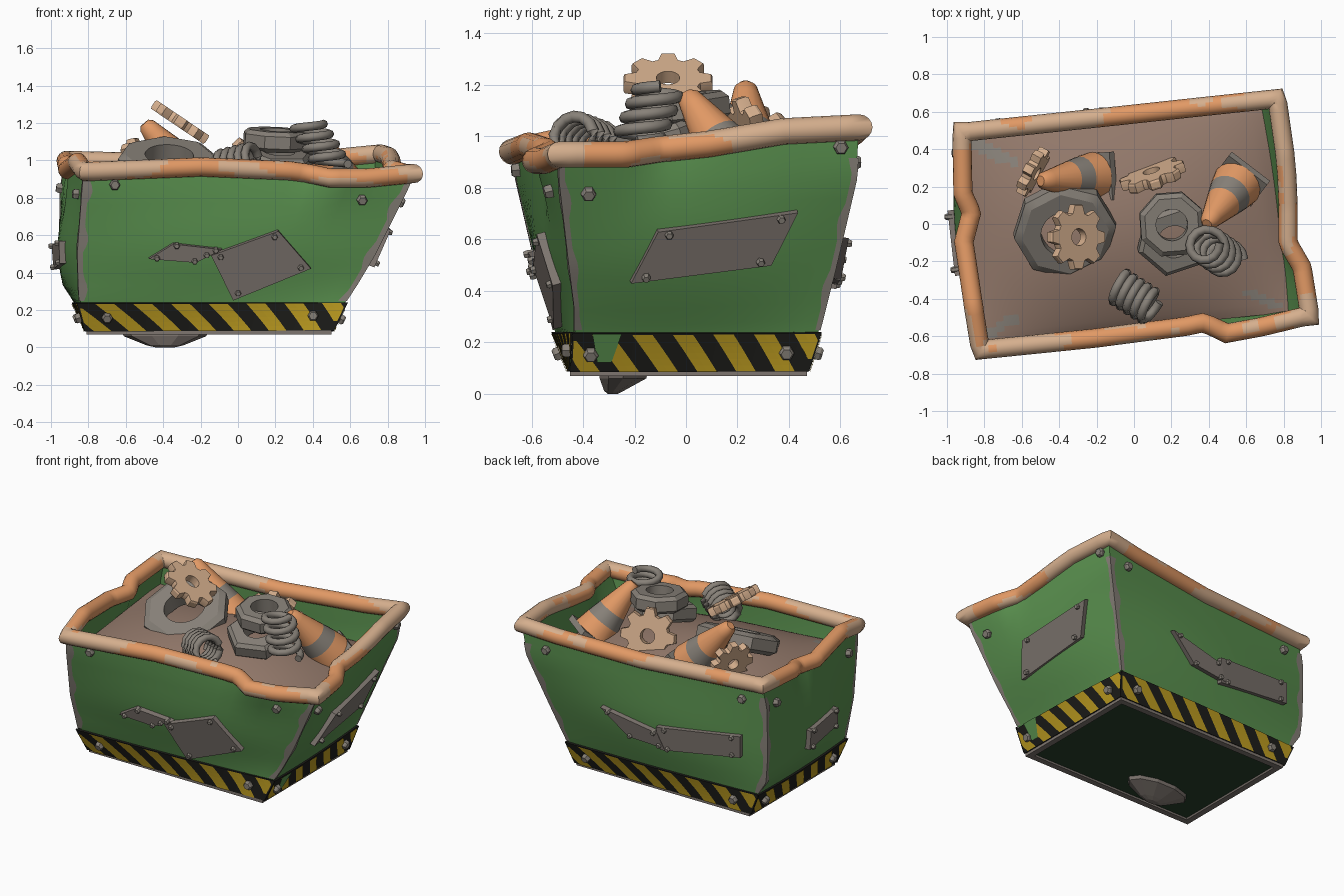
import bpy, bmesh, math
from mathutils import Vector, noise

if "Cube" in bpy.data.objects:
    bpy.data.objects.remove(bpy.data.objects["Cube"])

PI = math.pi
Z = Vector((0, 0, 1))

def mat(name, r, g, b):
    m = bpy.data.materials.new(name)
    m.diffuse_color = (r, g, b, 1)
    m.use_nodes = True
    m.node_tree.nodes["Principled BSDF"].inputs["Base Color"].default_value = m.diffuse_color
    return m

GREEN = mat("green_paint", .105, .29, .08)
DARK = mat("dark_green", .02, .05, .025)
DIRT = mat("brown_dirt", .29, .19, .145)
ORANGE = mat("orange", .76, .32, .13)
TAN = mat("worn_tan", .67, .43, .27)
GREY = mat("plate_grey", .21, .18, .16)
STEEL = mat("steel", .245, .22, .19)
BLACK = mat("black", .012, .012, .01)
YELLOW = mat("yellow", .52, .34, .015)

def skin(name, rings, mats, loop=False, cap=False, closed=True, rule=None, smooth=35, at=None):
    """Join rings of points into a surface."""
    bm = bmesh.new()
    vs = [[bm.verts.new(p) for p in r] for r in rings]
    n = len(vs[0])
    for i in range(len(vs) if loop else len(vs) - 1):
        a, b = vs[i], vs[(i + 1) % len(vs)]
        for j in range(n if closed else n - 1):
            k = (j + 1) % n
            f = bm.faces.new((a[j], a[k], b[k], b[j]))
            f.material_index = rule(i, f.calc_center_median()) if rule else 0
    if cap:
        bm.faces.new(vs[0])
        bm.faces.new(vs[-1])
    bmesh.ops.recalc_face_normals(bm, faces=bm.faces)
    me = bpy.data.meshes.new(name)
    bm.to_mesh(me)
    bm.free()
    ob = bpy.data.objects.new(name, me)
    bpy.context.collection.objects.link(ob)
    for m in mats:
        me.materials.append(m)
    if at:
        ob.location = at[0]
        ob.rotation_euler = Vector(at[1]).to_track_quat('Z', 'Y').to_euler()
    if smooth:
        bpy.ops.object.select_all(action='DESELECT')
        ob.select_set(True)
        bpy.context.view_layer.objects.active = ob
        bpy.ops.object.shade_smooth_by_angle(angle=math.radians(smooth))

def circle(r, z, n=20, turn=0):
    return [Vector((r * math.cos(2 * PI * k / n + turn), r * math.sin(2 * PI * k / n + turn), z)) for k in range(n)]

def sweep(name, pts, r, mats, loop=False, n=10, **kw):
    """Round tube along a path, mitred at the corners."""
    rings, m = [], len(pts)
    for i, p in enumerate(pts):
        a = pts[i - 1] if i or loop else p
        b = pts[(i + 1) % m] if i < m - 1 or loop else p
        t = (b - a).normalized()
        side = t.cross(Z).normalized()
        up = side.cross(t)
        w = min(1.4, 1 / max(.5, t.dot((b - p).normalized()))) if b != p else 1
        rings.append([p + side * r * w * math.cos(2 * PI * k / n) + up * r * math.sin(2 * PI * k / n) for k in range(n)])
    skin(name, rings, mats, loop=loop, cap=not loop, **kw)

# Tub shape: corners front-left, front-right, back-right, back-left at each height
LEVELS = [.07, .24, .34, .5, .84, 1.0]
CORNERS = [
    [(-.80, -.44), (-.845, -.51), (-.85, -.535), (-.855, -.58), (-.83, -.66), (-.815, -.68)],
    [(.49, -.44), (.57, -.43), (.635, -.43), (.73, -.45), (.90, -.49), (.97, -.485)],
    [(.49, .46), (.53, .515), (.565, .54), (.62, .58), (.74, .66), (.765, .67)],
    [(-.80, .46), (-.87, .47), (-.935, .475), (-.95, .48), (-.95, .485), (-.92, .49)]]
# Rim per side: position along side, outward dent, height
RIM = [
    [(0, 0, .94), (.35, 0, .965), (.62, -.01, .945), (.68, -.02, .93), (.75, .05, .905), (.86, .035, .905), (1, 0, .93)],
    [(0, 0, .93), (.22, 0, .93), (.34, -.06, .95), (.5, -.035, .97), (.75, -.01, 1.02), (1, 0, 1.035)],
    [(0, 0, 1.035), (.15, 0, 1.01), (.5, 0, .98), (1, 0, 1.0)],
    [(0, 0, 1.0), (.28, .02, .975), (.37, -.02, .95), (.5, .035, .95), (.8, .02, .99), (1, 0, .94)]]

def corner(i, z):
    c = CORNERS[i % 4]
    z2 = min(max(z, LEVELS[0]), LEVELS[-1])
    k = max(j for j in range(5) if LEVELS[j] <= z2)
    f = (z2 - LEVELS[k]) / (LEVELS[k + 1] - LEVELS[k])
    return Vector((*c[k], z)).lerp(Vector((*c[k + 1], z)), f)

def rim(i, u):
    for a, b in zip(RIM[i], RIM[i][1:]):
        if u <= b[0]:
            return Vector(a).lerp(Vector(b), (u - a[0]) / (b[0] - a[0]))
    return Vector(RIM[i][-1])

def wall(i, u, z):
    a, b = corner(i, z), corner(i + 1, z)
    _, dent, top = rim(i, u)
    d = (b - a).normalized()
    push = dent * min(1, max(0, (z - .6) / (top - .6))) ** 2
    if z < .97 and 0 < u < 1:  # bulging panels
        push += (.055 if i == 3 else .04) * math.sin(PI * u) * math.sin(PI * max(0, z - .07) / .9) ** 2
    return a + (b - a) * u + Vector((d.y, -d.x, 0)) * push

def normal(i, u, z):
    return (wall(i, u + .02, z) - wall(i, u - .02, z)).cross(wall(i, u, z + .02) - wall(i, u, z - .02)).normalized()

def spot(i, c, z):
    """Side position from a world x (front, back) or y (left, right)."""
    a, b = corner(i, z)[i % 2], corner(i + 1, z)[i % 2]
    return i, (c - a) / (b - a), z

# Tub walls: outside up, inside down
def tub_ring(t, s=1.0):
    ring = []
    for i in range(4):
        for k in range(16):
            p = wall(i, k / 16, .08 + t * (rim(i, k / 16).z - .08))
            ring.append(Vector((-.02 + (p.x + .02) * s, p.y * s, p.z)))
    return ring

skin("tub_walls", [tub_ring(t / 14) for t in range(15)] + [tub_ring(t / 14, .965) for t in range(14, 5, -1)], [GREEN])

# Rolled rim, paint worn off in long streaks and at the corners
def worn(i, c):
    near = min((c.xy - corner(k, 1).xy).length for k in range(4))
    return int(noise.noise(Vector((3 * c.x + 4, 3 * c.y, 9 * c.z))) + .15 * noise.noise(c * 15) > .35 * math.exp(-near * 6) - .09)

path = [wall(i, k / 40, rim(i, k / 40).z) for i in range(4) for k in range(40)]
sweep("rim_pipe", path, .051, [TAN, ORANGE], loop=True, n=16, smooth=50, rule=worn)

# Base frame and floor
def base(e, z):
    return [Vector((x, y, z)) for x, y in ((-.81 + e, -.45 + e), (.50 - e, -.45 + e), (.50 - e, .47 - e), (-.81 + e, .47 - e))]

skin("base_frame", [base(.02, .1), base(0, .1), base(0, .07), base(.04, .07), base(.045, .08)], [GREY], smooth=0)
skin("floor", [base(.04, .08), base(.04, .095)], [DARK], cap=True, smooth=0)

# Hazard band and slanted stripes
def on(i, u, z, d):
    return wall(i, u, z) + normal(i, min(.97, max(.03, u)), z) * d

for i in range(4):
    us = [-.012 + 1.024 * k / 12 for k in range(13)]
    skin("hazard_band", [[on(i, u, z, d) for u in us] for z, d in ((.09, 0), (.09, .012), (.24, .012), (.24, 0))], [BLACK], closed=False, smooth=0)
    n = 6 if i % 2 else 7
    for k in range(n + 2):
        rows = []
        for r in range(7):
            s = (k + .2 - r / 6 * .8) / n
            rows.append([on(i, min(1.005, max(-.005, s + w / n)), .092 + .146 * r / 6, .017) for w in (0, .25, .5)])
        rows = [r for r in rows if (r[0] - r[2]).length > .004]
        if len(rows) > 1:
            skin("hazard_stripe", rows, [YELLOW], closed=False, smooth=0)
# Bare green chip in the band
skin("band_chip", [[on(1, u, .13, .0195) for u in (.10, .16)], [on(1, u, .242, .0195) for u in (.07, .19)]], [GREEN], closed=False, smooth=0)

# Worn bare corners
for i in range(4):
    rings = []
    for k in range(24):
        z = .25 + k * .029
        w = .016 + .014 * max(0, math.sin(k * .7 + i * 2))
        pn, nn = normal((i + 3) % 4, .97, z), normal(i, .03, z)
        rings.append([wall((i + 3) % 4, 1 - w, z) + pn * .004, corner(i, z) + (pn + nn) * .005, wall(i, w, z) + nn * .004])
    skin("corner_wear", rings, [STEEL], closed=False)

# Bolts and riveted repair patches
def bolt(i, u, z, r=.029, lift=.0):
    n = normal(i, u, z)
    skin("bolt", [circle(r, -.01, 6), circle(r, .02, 6), circle(r * .75, .03, 6)], [STEEL], cap=True, smooth=0, at=(wall(i, u, z) + n * lift, n))

def patch(i, pts):
    sp = [spot(i, *p) for p in pts]
    mid = [sum(s[k] for s in sp) / len(sp) for k in (1, 2)]
    n = normal(i, *mid)
    skin("repair_patch", [[wall(*s) + n * d for s in sp] for d in (-.02, .034)], [GREY], cap=True, smooth=0)
    for s in sp:
        bolt(i, s[1] + (mid[0] - s[1]) * .2, s[2] + (mid[1] - s[2]) * .2, .017, .02)

patch(0, [(-.48, .48), (-.35, .56), (-.09, .53), (-.15, .50), (-.23, .46)])
patch(0, [(-.15, .5), (.21, .63), (.385, .43), (-.03, .26)])
patch(1, [(-.22, .44), (-.115, .64), (.43, .715), (.325, .51)])
patch(2, [(.21, .61), (-.2, .53), (-.24, .43), (.02, .45)])
patch(2, [(-.19, .57), (-.78, .635), (-.78, .49), (-.21, .41)])
patch(3, [(.08, .55), (-.27, .57), (-.27, .45), (.08, .42)])
BOLTS = [[(-.66, .87), (.66, .79), (-.7, .165), (.4, .17)], [(-.38, .78), (.6, .96), (-.37, .16), (.39, .165)],
         [(.6, .9), (-.78, .88), (.4, .165), (-.7, .165)], [(.38, .85), (-.52, .82), (.37, .165), (-.37, .165)]]
for i, side in enumerate(BOLTS):
    for c, z in side:
        bolt(*spot(i, c, z), lift=.012 if z < .2 else 0)

# Dirt heap with bare streaks in three corners
G = 40
q = [corner(i, z) * .975 for i, z in enumerate((.84, .77, .77, .86))]
STREAKS = [(-.79, -.59, .16, .09), (.62, -.36, .13, -.08), (-.84, .43, .19, -.1)]

def streak(i, c):
    for x, y, dx, dy in STREAKS:
        t = min(1, max(0, ((c.x - x) * dx + (c.y - y) * dy) / (dx * dx + dy * dy)))
        if math.hypot(c.x - x - dx * t, c.y - y - dy * t) < .028:
            return 1
    return 0

skin("dirt_heap", [[q[0].lerp(q[1], a / G).lerp(q[3].lerp(q[2], a / G), b / G)
                    + Z * .175 * (math.sin(PI * a / G) * math.sin(PI * b / G)) ** .8
                    for a in range(G + 1)] for b in range(G + 1)], [DIRT, STEEL], closed=False, smooth=60, rule=streak)

# Scrap: rings, gears, springs and cones
def ring_part(name, outline, hole, h, m, loc, axis, c=.97):
    def at(z, s):
        return [Vector(((s * r if s else hole) * math.cos(a), (s * r if s else hole) * math.sin(a), z)) for a, r in outline]
    skin(name, [at(-h / 2, 0), at(-h / 2, c), at(-h * .3, 1), at(h * .3, 1), at(h / 2, c), at(h / 2, 0)], [m], loop=True, smooth=25, at=(loc, axis))

def poly(r, n, sub=4):
    w = 2 * PI / n
    return [(k * w / sub, r * math.cos(w / 2) / math.cos((k % sub) * w / sub - w / 2)) for k in range(n * sub)]

def gear(name, r, loc, axis, m, h=.055):
    pts = [(2 * PI * k / 8 + a, r * s) for k in range(8) for a, s in ((-.30, .76), (-.15, 1), (.15, 1), (.30, .76))]
    ring_part(name, pts, r * .26, h, m, loc, axis)

def spring(name, r, a, b, turns, flat, wire=.023):
    """Coil from a to b; flat coils stay level while they shift sideways."""
    a, b, n = Vector(a), Vector(b), turns * 14
    turn = Z.rotation_difference(Z if flat else b - a)
    sweep(name, [a.lerp(b, k / n) + turn @ circle(r, 0, 14)[k % 14] for k in range(n + 1)], wire, [STEEL], n=8, smooth=60)

def cone(name, tip, foot, r):
    tip, foot = Vector(tip), Vector(foot)
    L = (tip - foot).length
    prof = [(1, 0), (.86, .24), (.70, .46), (.42, .84), (.34, .95), (.2, 1)]
    skin(name, [circle(r * s, L * t) for s, t in prof], [ORANGE, STEEL], cap=True, smooth=40, rule=lambda i, c: int(i == 1), at=(foot, tip - foot))
    skin(name + "_foot", [circle(r * 1.35, z, 4, PI / 4) for z in (-.04, 0)], [STEEL], cap=True, smooth=0, at=(foot, tip - foot))

gear("top_gear", .175, (-.31, -.07, 1.205), (.56, 0, .83), TAN)
gear("left_gear", .14, (-.54, .28, .98), (.85, -.45, .2), TAN)
gear("back_gear", .18, (.10, .26, .98), (-.28, .9, .3), TAN)
ring_part("buried_ring", poly(.275, 8), .13, .12, STEEL, (-.37, -.03, .975), (.05, -.42, .9), .85)
ring_part("large_nut", poly(.18, 8), .085, .11, STEEL, (.20, 0, 1.11), (.05, -.1, 1), .85)
ring_part("lower_nut", poly(.2, 6), .09, .11, STEEL, (.21, -.08, 1.0), (.1, -.3, 1), .88)
spring("front_spring", .085, (-.09, -.33, .955), (.10, -.45, 1.0), 5, False)
spring("tall_spring", .088, (.50, -.19, .98), (.37, -.10, 1.195), 4, True)
cone("left_cone", (-.50, .23, 1.20), (-.22, .25, .88), .135)
cone("right_cone", (.39, .0, 1.165), (.55, .21, .86), .135)

# Scrap poking through the floor
skin("floor_scrap", [[Vector((-.39 + rx * p.x, y + ry * p.y, z)) for p in circle(1, 0, 10)] for rx, ry, y, z in
                     ((.235, .10, -.24, .09), (.22, .095, -.245, .06), (.1, .04, -.28, .012), (.05, .02, -.285, 0))], [GREY], cap=True, smooth=0)
